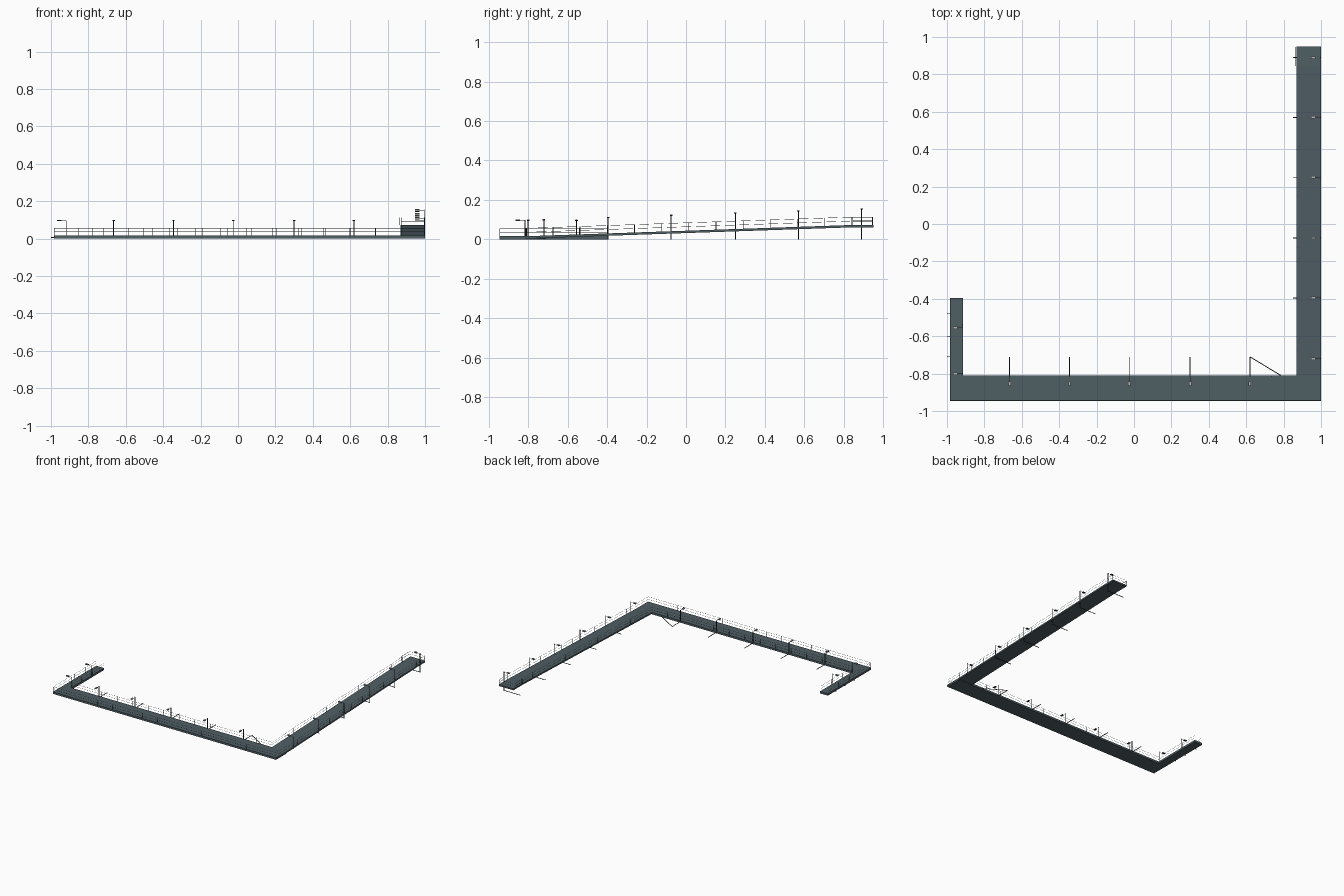
import bpy, bmesh, math
from mathutils import Vector

if "Cube" in bpy.data.objects:
    bpy.data.objects.remove(bpy.data.objects["Cube"])


def material(name, rgb):
    m = bpy.data.materials.new(name)
    m.diffuse_color = (*rgb, 1)
    m.use_nodes = True
    m.node_tree.nodes["Principled BSDF"].inputs["Base Color"].default_value = m.diffuse_color
    return m


DECK = material("slate_deck", (0.078, 0.112, 0.127))
STEEL = material("dark_steel", (0.035, 0.04, 0.043))
RAIL = material("rail_grey", (0.085, 0.115, 0.128))
LIGHT = material("lamp_glass", (0.5, 0.49, 0.45))


def finish(bm, name, mat):
    bmesh.ops.recalc_face_normals(bm, faces=bm.faces)
    me = bpy.data.meshes.new(name)
    bm.to_mesh(me)
    bm.free()
    me.materials.append(mat)
    ob = bpy.data.objects.new(name, me)
    bpy.context.collection.objects.link(ob)
    return ob


def bars(name, segments, r, mat, sides=4):
    """Straight bars of radius r between pairs of points."""
    bm = bmesh.new()
    for a, b in segments:
        a, b = Vector(a), Vector(b)
        d = b - a
        if d.length < 1e-5:
            continue
        new = bmesh.ops.create_cone(bm, cap_ends=True, segments=sides, radius1=r,
                                    radius2=r, depth=d.length)["verts"]
        rot = d.to_track_quat('Z', 'Y')
        for v in new:
            v.co = rot @ v.co + (a + b) / 2
    return finish(bm, name, mat)


def boxes(name, items, mat):
    bm = bmesh.new()
    for c, s in items:
        new = bmesh.ops.create_cube(bm, size=1)["verts"]
        for v in new:
            v.co = Vector([c[i] + v.co[i] * s[i] for i in range(3)])
    return finish(bm, name, mat)


def slab(name, profile, axis, lo, hi, mat):
    """Extrude a closed profile along x ('x': y,z points) or z ('z': x,y points)."""
    bm = bmesh.new()
    pts = [(lo, u, v) if axis == 'x' else (u, v, lo) for u, v in profile]
    f = bm.faces.new([bm.verts.new(p) for p in pts])
    ext = bmesh.ops.extrude_face_region(bm, geom=[f])["geom"]
    step = (hi - lo, 0, 0) if axis == 'x' else (0, 0, hi - lo)
    bmesh.ops.translate(bm, vec=step, verts=[g for g in ext if isinstance(g, bmesh.types.BMVert)])
    return finish(bm, name, mat)


TOP, T = 0.016, 0.012        # deck height and thickness
RY0, RY1, RZ = -0.81, 0.84, 0.073   # ramp start, ramp end, landing height


def ramp_z(y):
    t = min(1, max(0, (y - RY0) / (RY1 - RY0)))
    return TOP + t * (RZ - TOP)


# Main pier with the short finger, and the sloping walkway
outline = [(-0.985, -0.945), (1, -0.945), (1, RY0), (-0.915, RY0), (-0.915, -0.395), (-0.985, -0.395)]
slab("pier_deck", outline, 'z', 0, TOP, DECK)
edge = [(RY0, TOP), (RY1, RZ), (0.95, RZ)]
slab("ramp_deck", edge + [(y, z - T) for y, z in reversed(edge)], 'x', 0.87, 1.0, DECK)

# Railings: posts, top rail and middle rail along each edge
H = 0.04
rail_lines = [
    [(-0.983, -0.4, TOP), (-0.983, -0.943, TOP), (0.998, -0.943, TOP), (0.998, RY0, TOP),
     (0.998, RY1, RZ), (0.998, 0.947, RZ), (0.872, 0.947, RZ)],
    [(-0.917, -0.4, TOP), (-0.917, -0.813, TOP), (0.872, -0.813, TOP), (0.872, RY1, RZ)],
]
posts, rails = [], []
up = Vector((0, 0, H))
for line in rail_lines:
    line = [Vector(p) for p in line]
    for a, b in zip(line, line[1:]):
        n = max(1, round((b - a).length / 0.134))
        for i in range(n + 1):
            p = a.lerp(b, i / n)
            posts.append((p, p + up))
        for k in (1, 0.5):
            rails.append((a + up * k, b + up * k))
bars("railing_posts", posts, 0.0011, RAIL)
bars("railing_bars", rails, 0.0008, RAIL)

# Gate rail standing just outside the landing
g = [Vector((0.864, y, RZ)) for y in (RY1 + 0.005, 0.945)]
bars("landing_gate", [(p, p + up) for p in g] + [(g[0] + up * k, g[1] + up * k) for k in (0.5, 1)],
     0.0016, STEEL)

# Lamps: post position, reach of the arm over the deck, foot and deck height
lamps = [((x, -0.816), (0, -1), 0, TOP) for x in (-0.665, -0.345, -0.025, 0.3, 0.62)]
lamps += [((-0.918, y), (-1, 0), 0, TOP) for y in (-0.555, -0.8)]
lamps += [((0.996, y), (-1, 0), 0, ramp_z(y)) for y in (-0.72, -0.395, -0.075, 0.25, 0.57, 0.89)]
poles, arms, heads, lenses = [], [], [], []
for (x, y), (dx, dy), foot, z in lamps:
    h = z + 0.08
    poles.append(((x, y, foot), (x, y, h + 0.002)))
    arms.append(((x, y, h - 0.001), (x + dx * 0.03, y + dy * 0.03, h - 0.001)))
    c = (x + dx * 0.037, y + dy * 0.037)
    size = (0.024 if dx else 0.013, 0.024 if dy else 0.013, 0.005)
    heads.append(((*c, h), size))
    lenses.append(((*c, h + 0.003), (size[0] * 0.95, size[1] * 0.95, 0.002)))
bars("lamp_posts", poles, 0.0024, STEEL, 6)
bars("lamp_arms", arms, 0.0008, RAIL)
boxes("lamp_heads", heads, STEEL)
boxes("lamp_lenses", lenses, LIGHT)

# Mooring booms at water level, with one diagonal brace
booms = [((x, -0.811, 0.006), (x, -0.71, 0.006)) for x in (-0.665, -0.345, -0.025, 0.3, 0.62)]
booms.append(((0.62, -0.71, 0.006), (0.79, -0.813, 0.006)))
booms += [((-0.983, y, 0.006), (-0.9995, y, 0.006)) for y in (-0.48, -0.6, -0.71)]
bars("mooring_booms", booms, 0.0026, STEEL, 6)

# Cross feet joining the piles below the ramp
feet = [((0.85, y, 0.004), (0.998, y, 0.004)) for y in (-0.395, -0.075, 0.25, 0.57, 0.89)]
bars("ramp_feet", feet, 0.0026, STEEL, 6)

# Sturdier posts at the brace and finger
bars("gate_posts", [((0.735, -0.816, TOP), (0.735, -0.816, 0.056)),
                    ((-0.918, -0.54, TOP), (-0.918, -0.54, 0.056))], 0.0024, STEEL, 6)
